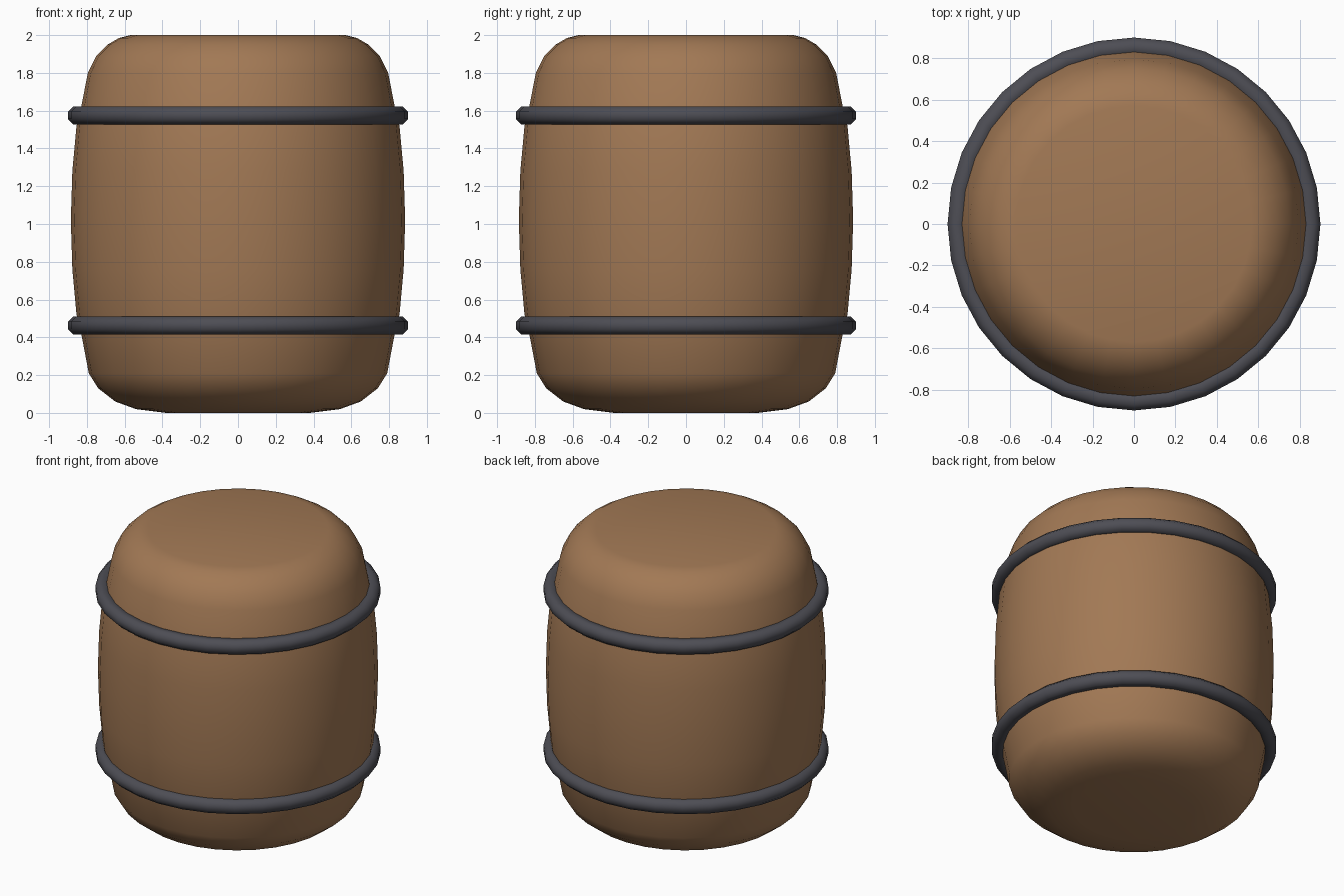
import bpy, bmesh
from math import pi, cos, sin

if "Cube" in bpy.data.objects:
    bpy.data.objects.remove(bpy.data.objects["Cube"])

SIDES = 32


def material(name, rgb):
    m = bpy.data.materials.new(name)
    m.diffuse_color = (*rgb, 1)
    m.use_nodes = True
    m.node_tree.nodes["Principled BSDF"].inputs["Base Color"].default_value = m.diffuse_color
    return m


def lathe(name, profile, mat, closed=False, angle=40):
    """Revolve (radius, z) points about z; closed joins the last ring to the first."""
    bm = bmesh.new()
    rings = [[bm.verts.new((r * cos(2 * pi * i / SIDES), r * sin(2 * pi * i / SIDES), z))
              for i in range(SIDES)] for r, z in profile]
    pairs = list(zip(rings, rings[1:]))
    if closed:
        pairs.append((rings[-1], rings[0]))
    else:
        bm.faces.new(rings[0])
        bm.faces.new(rings[-1])
    for a, b in pairs:
        for i in range(SIDES):
            j = (i + 1) % SIDES
            bm.faces.new((a[i], a[j], b[j], b[i]))
    bmesh.ops.recalc_face_normals(bm, faces=bm.faces)
    me = bpy.data.meshes.new(name)
    bm.to_mesh(me)
    bm.free()
    ob = bpy.data.objects.new(name, me)
    bpy.context.collection.objects.link(ob)
    me.materials.append(mat)
    bpy.context.view_layer.objects.active = ob
    ob.select_set(True)
    bpy.ops.object.shade_smooth_by_angle(angle=angle * pi / 180)
    ob.select_set(False)
    return ob


wood = material("wood", (0.36, 0.19, 0.09))
iron = material("iron", (0.075, 0.075, 0.09))

# Bulging barrel body with rounded ends
body = [(0.38, 0.0), (0.54, 0.02), (0.65, 0.06), (0.74, 0.13), (0.79, 0.21),
        (0.83, 0.42), (0.855, 0.52), (0.877, 0.76), (0.885, 1.02), (0.877, 1.28),
        (0.855, 1.52), (0.83, 1.62), (0.795, 1.8), (0.75, 1.89),
        (0.69, 1.95), (0.63, 1.985), (0.57, 2.0)]
lathe("barrel_body", body, wood)

# Two iron hoops with an eight-sided section
for name, z in (("lower_hoop", 0.463), ("upper_hoop", 1.575)):
    section = [(0.853 + 0.051 * cos((k + 0.5) * pi / 4),
                z + 0.051 * sin((k + 0.5) * pi / 4)) for k in range(8)]
    lathe(name, section, iron, closed=True, angle=60)
